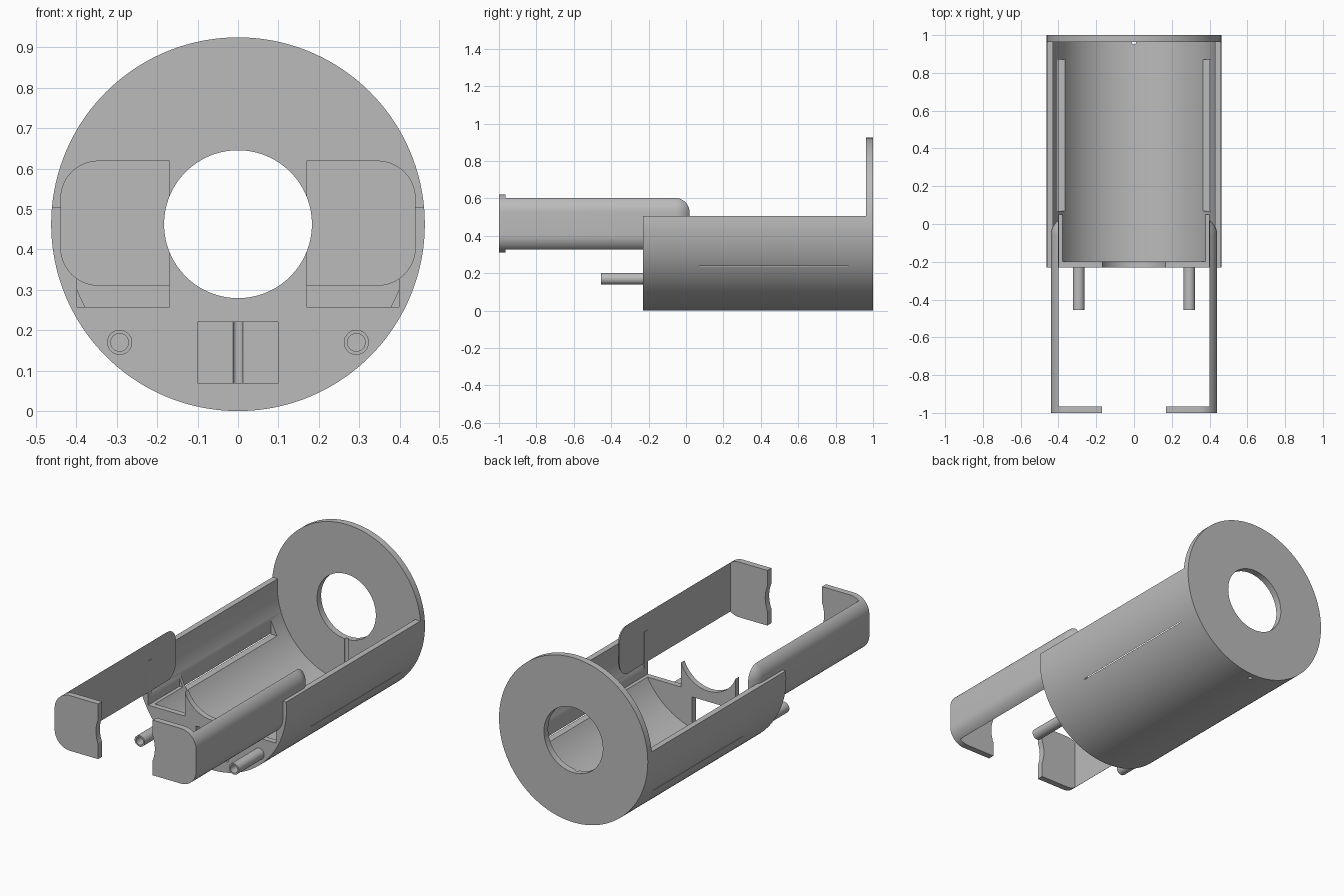
import bpy, bmesh, math
from mathutils import Matrix, Vector

old = bpy.data.objects.get("Cube")
if old:
    bpy.data.objects.remove(old, do_unlink=True)

grey = bpy.data.materials.new("plain grey")
grey.use_nodes = True
COLOUR = (0.5, 0.5, 0.5, 1)
grey.diffuse_color = COLOUR
grey.node_tree.nodes["Principled BSDF"].inputs["Base Color"].default_value = COLOUR

RADIUS = 0.4625      # outer radius, also the height of the axis
INNER = 0.43
HOLE = 0.183
FRONT, BACK = -0.23, 1.0
DISC_FACE = 0.963
WALL = 0.032


def to_object(name, bm):
    mesh = bpy.data.meshes.new(name)
    bm.to_mesh(mesh)
    bm.free()
    mesh.materials.append(grey)
    obj = bpy.data.objects.new(name, mesh)
    bpy.context.collection.objects.link(obj)
    return obj


def rod(name, x, z, radius, y0, y1, sides=128):
    """Cylinder along y."""
    bm = bmesh.new()
    place = Matrix.Translation((x, (y0 + y1) / 2, z)) @ Matrix.Rotation(math.pi / 2, 4, 'X')
    bmesh.ops.create_cone(bm, cap_ends=True, segments=sides, radius1=radius,
                          radius2=radius, depth=y1 - y0, matrix=place)
    return to_object(name, bm)


def box(name, low, high, rounding=0):
    low, high = Vector(low), Vector(high)
    bm = bmesh.new()
    place = Matrix.Translation((low + high) / 2) @ Matrix.Diagonal((high - low).to_4d())
    bmesh.ops.create_cube(bm, size=1, matrix=place)
    if rounding:
        bmesh.ops.bevel(bm, geom=bm.edges[:], offset=rounding, segments=12,
                        profile=0.5, affect='EDGES')
    return to_object(name, bm)


def cut(obj, *cutters):
    """Subtract each cutter, bake the result and discard the cutters."""
    for cutter in cutters:
        mod = obj.modifiers.new("cut", 'BOOLEAN')
        mod.operation = 'DIFFERENCE'
        mod.solver = 'EXACT'
        mod.object = cutter
    deps = bpy.context.evaluated_depsgraph_get()
    mesh = bpy.data.meshes.new_from_object(obj.evaluated_get(deps))
    obj.modifiers.clear()
    obj.data = mesh
    for cutter in cutters:
        bpy.data.objects.remove(cutter, do_unlink=True)
    return obj


def mirror_x(obj):
    mod = obj.modifiers.new("mirror", 'MIRROR')
    mod.use_axis[0] = True


# Trough with its front wall and back disc, hollowed from one cylinder
body = rod("trough_body", 0, RADIUS, RADIUS, FRONT, BACK, 160)
cutters = [
    box("open_top", (-1, -1, 0.505), (1, DISC_FACE, 2)),
    rod("cavity", 0, RADIUS, INNER, FRONT + WALL, DISC_FACE, 160),
    rod("centre_hole", 0, RADIUS, HOLE, -1, 2),
    box("front_window", (-0.1, -0.5, 0.07), (0.1, 0, 0.22)),
    box("side_pocket", (-0.405, 0.07, 0.236), (0.405, 0.87, 0.7)),
]
for side in (-1, 1):
    xs = sorted((side * 0.17, side * 0.398))
    cutters.append(box("wall_notch", (xs[0], -0.5, 0.258), (xs[1], 0.05, 0.7)))
# Cable groove down the disc and out through the bottom
groove = rod("cable_groove", 0, 0, 0.012, -0.1, 0.4, 24)
groove.data.transform(Matrix.Translation((0, DISC_FACE, 0)) @ Matrix.Rotation(math.pi / 2, 4, 'X')
                      @ Matrix.Diagonal((1, 1, 1, 1)))
cutters.append(groove)
cut(body, *cutters)

# Side clip: rounded block reduced to an arm with a front tab
clip = box("side_clips", (-0.44, -1.3, 0.31), (0.44, 0.037, 0.62), 0.095)
cut(clip,
    box("front_trim", (-1, -2, 0), (1, -1, 1)),
    box("arm_inside", (-0.4, -0.965, 0), (0.4, 1, 1)),
    box("tab_gap", (-0.17, -2, 0), (0.17, 1, 1)),
    rod("tab_scoop", 0, RADIUS, HOLE, -2, 1))

# Hollow pegs on the front wall
peg = rod("front_pegs", 0.293, 0.17, 0.031, -0.455, FRONT + 0.01, 48)
cut(peg, rod("peg_bore", 0.293, 0.17, 0.022, -0.6, FRONT, 48))
mirror_x(peg)

for obj in (body, clip, peg):
    bpy.ops.object.select_all(action='DESELECT')
    obj.select_set(True)
    bpy.context.view_layer.objects.active = obj
    bpy.ops.object.shade_smooth_by_angle(angle=math.radians(30))
